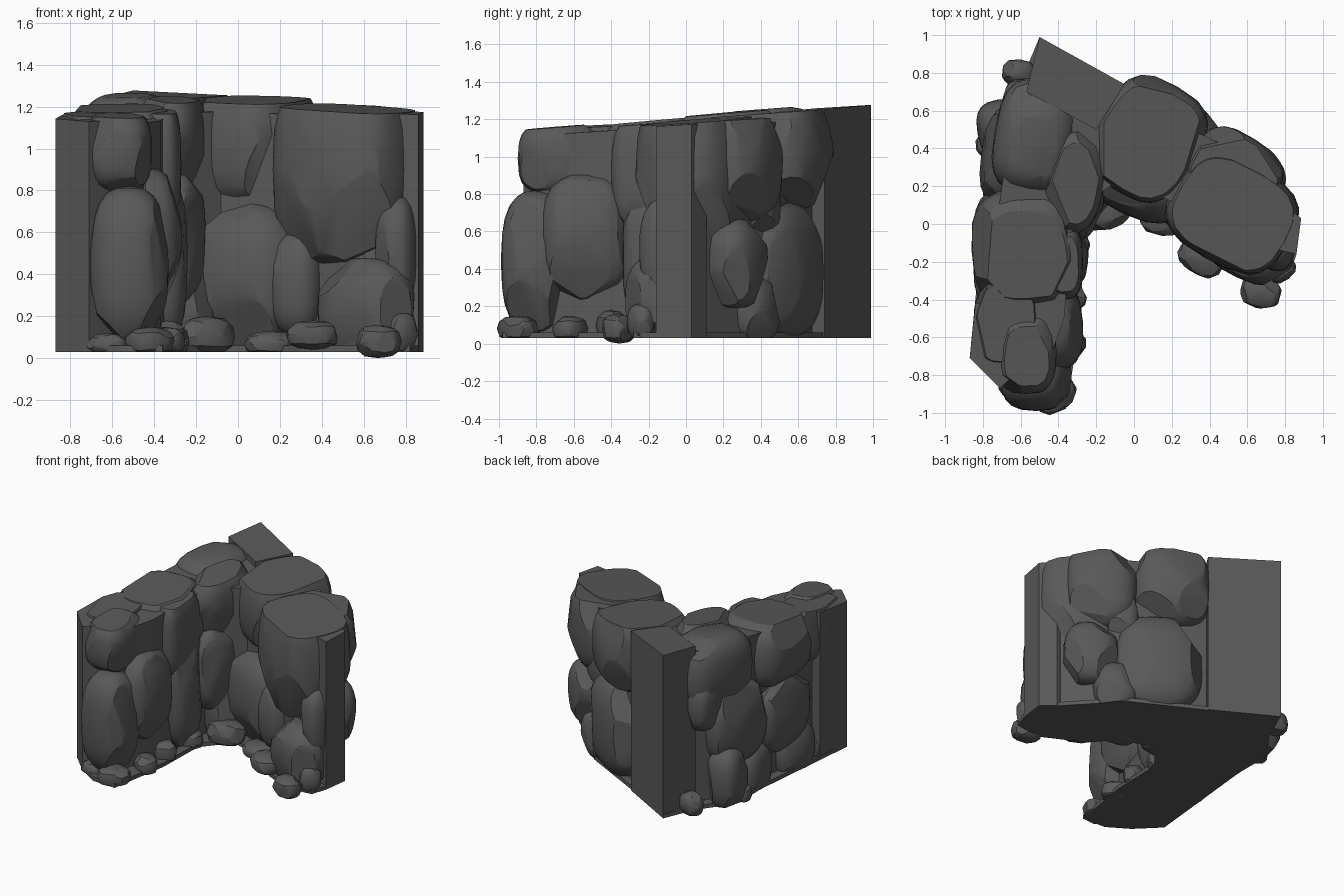
import bpy, bmesh, math, random
from mathutils import Vector, Matrix

if "Cube" in bpy.data.objects:
    bpy.data.objects.remove(bpy.data.objects["Cube"])

random.seed(7)
BASE = 0.03
TOP_N = Vector((0.01, -0.06, 1.0))          # gently rising top of the wall

stone = bpy.data.materials.new("dark_grey_stone")
stone.diffuse_color = (0.1, 0.1, 0.1, 1)
stone.use_nodes = True
stone.node_tree.nodes["Principled BSDF"].inputs["Base Color"].default_value = stone.diffuse_color


def top_z(x, y):
    return 1.195 + 0.065 * y - 0.015 * x


def finish(name, bm, angle):
    bmesh.ops.recalc_face_normals(bm, faces=bm.faces[:])
    me = bpy.data.meshes.new(name)
    bm.to_mesh(me)
    bm.free()
    me.materials.append(stone)
    me.shade_smooth()
    me.set_sharp_from_angle(angle=math.radians(angle))
    bpy.context.collection.objects.link(bpy.data.objects.new(name, me))


def cut(bm, co, no):
    """Slice off everything beyond a plane and cap the hole."""
    res = bmesh.ops.bisect_plane(bm, geom=bm.verts[:] + bm.edges[:] + bm.faces[:],
                                 plane_co=co, plane_no=no, clear_outer=True)
    edges = [e for e in res["geom_cut"] if isinstance(e, bmesh.types.BMEdge)]
    if edges:
        bmesh.ops.edgeloop_fill(bm, edges=edges)


def rock(name, c, r, rot=0, lift=0.0, chips=9, detail=3, base=BASE, power=0.75, chip=0.9):
    """Boxy boulder with chipped facets, trimmed to the wall top and the ground."""
    bm = bmesh.new()
    bmesh.ops.create_icosphere(bm, subdivisions=detail, radius=1)
    for v in bm.verts:
        v.co = Vector([math.copysign(abs(a) ** power, a) for a in v.co])
    for _ in range(chips):
        n = Vector([random.gauss(0, 1) for _ in range(3)]).normalized()
        cut(bm, n * random.uniform(chip, chip + 0.12), n)
    bm.transform(Matrix.Translation(c) @ Matrix.Rotation(math.radians(rot), 4, 'Z')
                 @ Matrix.Diagonal((*r, 1)))
    tilt = Vector((random.uniform(-.03, .03), random.uniform(-.03, .03), 0))
    cut(bm, Vector((c[0], c[1], top_z(c[0], c[1]) + lift)), (TOP_N + tilt).normalized())
    cut(bm, Vector((0, 0, base)), Vector((0, 0, -1)))
    finish(name, bm, 26)


def prism(name, pts, z0, z1=None, lift=0.0):
    """Upright block on an outline; without z1 it reaches the wall top."""
    bm = bmesh.new()
    lo = [bm.verts.new((x, y, z0)) for x, y in pts]
    hi = [bm.verts.new((x, y, top_z(x, y) + lift if z1 is None else z1)) for x, y in pts]
    bm.faces.new(lo)
    bm.faces.new(hi)
    for i in range(len(pts)):
        j = (i + 1) % len(pts)
        bm.faces.new((lo[i], lo[j], hi[j], hi[i]))
    finish(name, bm, 20)


# ground slab and recessed core of the wall
prism("ground_slab", [(-.5, .99), (-.05, .73), (.45, .47), (.79, .1), (.88, .03), (.86, -.16),
                      (.82, -.28), (.6, -.3), (.3, -.15), (.15, .02), (-.1, .1), (-.27, -.1),
                      (-.28, -.5), (-.36, -.98), (-.55, -.97), (-.71, -.87), (-.87, -.71),
                      (-.84, -.4), (-.78, .2), (-.78, .5), (-.6, .75)], BASE, 0.06)
prism("wall_core", [(-.47, .82), (0, .64), (.45, .43), (.76, .11), (.78, -.12), (.5, -.07),
                    (.25, .1), (-.08, .23), (-.32, .07), (-.37, -.5), (-.47, -.78), (-.7, -.76),
                    (-.78, -.4), (-.7, .2), (-.64, .57)], 0.05, lift=-.035)

# flat-sided end and corner pillars
prism("back_corner_pillar", [(-.5, .99), (-.05, .74), (-.2, .5), (-.57, .7)], BASE, lift=0.01)
prism("left_end_pillar", [(-.87, -.71), (-.71, -.87), (-.5, -.68), (-.6, -.4), (-.84, -.42)],
      BASE, lift=-.02)
prism("right_end_pillar", [(.885, .03), (.86, -.16), (.6, -.1), (.6, .1), (.79, .11)],
      BASE, lift=-0.01)

# capping boulders along the top
UPPER = [
    ((.07, .45, 1.02), (.28, .32, .32), -30, .01),
    ((.52, .06, .9), (.34, .28, .46), -30, .0),
    ((.53, .27, .98), (.25, .21, .33), -32, -.005),
    ((-.31, .24, 1.02), (.16, .29, .26), -12, .02),
    ((-.52, .46, 1.0), (.22, .31, .27), -10, .025),
    ((-.57, -.13, .97), (.29, .32, .27), 3, .0),
    ((-.37, -.2, .92), (.1, .2, .31), 0, -.01),
    ((-.57, -.68, .99), (.16, .22, .2), 0, .0),
    ((-.68, -.52, 1.0), (.17, .23, .25), 0, -.01),
]
for i, (c, r, rot, lift) in enumerate(UPPER):
    rock(f"cap_boulder_{i}", c, r, rot, lift, power=0.66, chip=0.96)

# large boulders in the lower courses
LOWER = [
    # right arm, inner side
    ((.05, .28, .39), (.3, .25, .36), -25), ((.29, .1, .35), (.13, .15, .25), -20),
    ((.62, -.12, .23), (.24, .18, .25), -25), ((.76, -.1, .5), (.1, .15, .28), -10),
    # right arm, outer side
    ((.2, .5, .39), (.31, .18, .37), -30), ((.62, .27, .43), (.19, .14, .24), -32),
    ((.46, .35, .18), (.16, .14, .18), -30), ((.42, .37, .75), (.12, .13, .2), -30),
    # left arm, inner side
    ((-.44, -.53, .57), (.17, .25, .34), 5), ((-.52, -.8, .44), (.19, .19, .38), 0),
    ((-.37, -.17, .47), (.13, .17, .42), 0), ((-.29, .12, .57), (.13, .2, .32), -10),
    ((-.25, .2, .22), (.14, .16, .25), 0),
    # left arm, outer side
    ((-.66, .36, .58), (.15, .27, .31), -8), ((-.7, -.12, .5), (.15, .3, .29), 3),
    ((-.7, .5, .22), (.13, .16, .24), 10), ((-.72, -.24, .16), (.13, .2, .2), 0),
    ((-.7, .18, .17), (.1, .14, .2), 0), ((-.58, .62, .8), (.12, .15, .2), 0),
]
for i, (c, r, rot) in enumerate(LOWER):
    rock(f"wall_boulder_{i}", c, r, rot)

# loose stones along the foot
LOOSE = [
    (.67, -.36, .08, .11, .08), (.36, -.17, .11, .13, .07), (-.15, .08, .11, .14, .09),
    (.16, .04, .07, .13, .06), (-.42, -.9, .08, .12, .07), (-.62, -.85, .06, .1, .06),
    (-.35, -.62, .08, .1, .07), (-.34, -.4, .1, .09, .08), (-.32, -.12, .08, .09, .08),
    (-.61, .8, .1, .09, .09), (-.76, .42, .08, .08, .07), (.78, -.24, .12, .08, .1),
    (-.74, -.42, .1, .1, .1),
]
for i, (x, y, z, r, h) in enumerate(LOOSE):
    rock(f"loose_stone_{i}", (x, y, z), (r, r * .8, h), random.uniform(-40, 40),
         chips=12, detail=2, base=0.0 if i == 0 else BASE)
